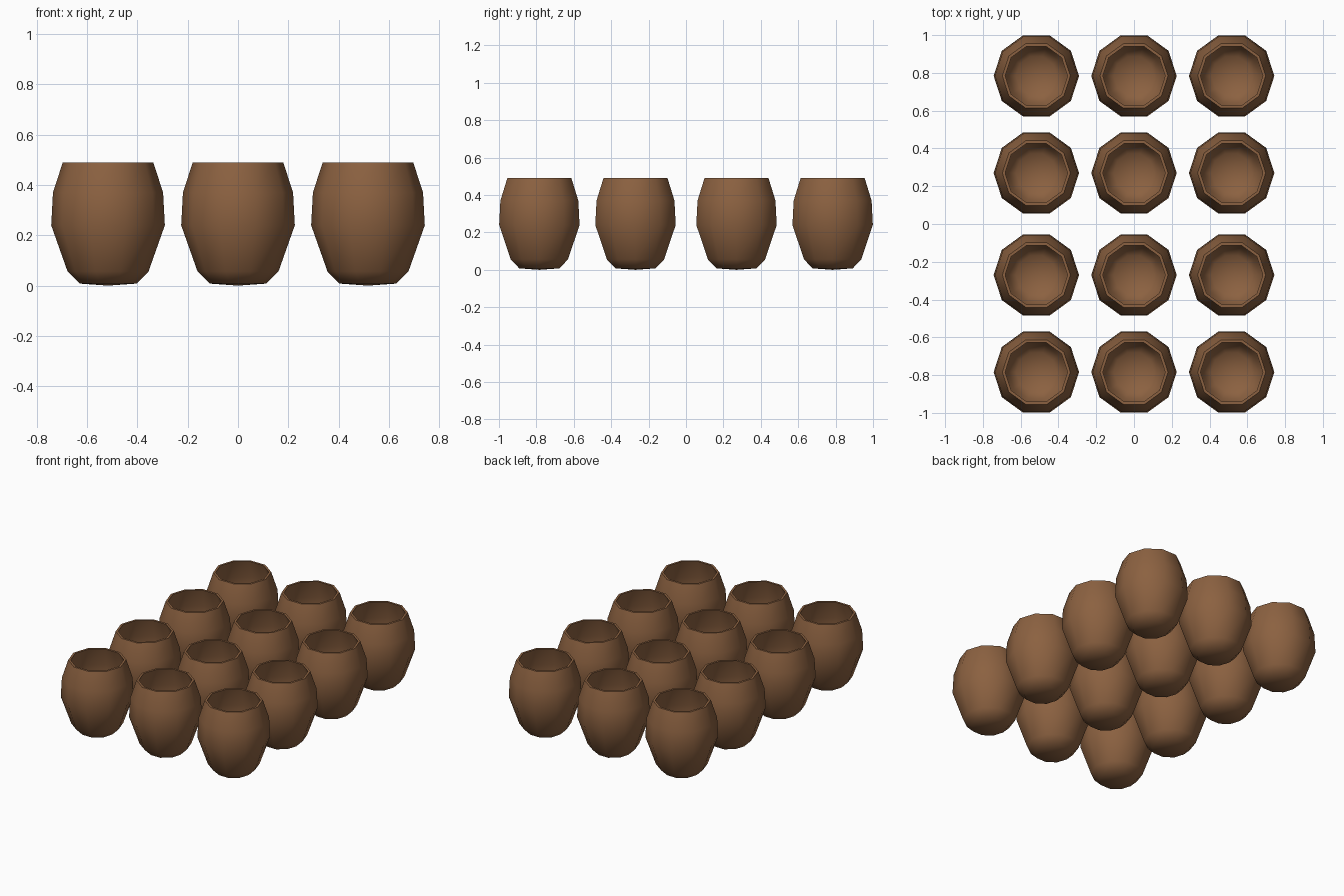
import bpy, bmesh, math

if "Cube" in bpy.data.objects:
    bpy.data.objects.remove(bpy.data.objects["Cube"])

SIDES = 10

# one brown for the wood
wood = bpy.data.materials.new("brown wood")
wood.diffuse_color = (0.26, 0.12, 0.052, 1)
wood.use_nodes = True
wood.node_tree.nodes["Principled BSDF"].inputs["Base Color"].default_value = wood.diffuse_color

# radius, height: outside from the base up, over the rim, down the inside
profile = [
    (0.113, 0.008), (0.161, 0.056), (0.226, 0.24), (0.219, 0.37),
    (0.180, 0.49), (0.165, 0.49), (0.203, 0.365), (0.210, 0.24),
    (0.147, 0.068), (0.108, 0.028),
]

bm = bmesh.new()
rings = []
for r, z in profile:
    rings.append([bm.verts.new((r * math.cos(i * math.tau / SIDES),
                                r * math.sin(i * math.tau / SIDES), z))
                  for i in range(SIDES)])
for a, b in zip(rings, rings[1:]):
    for i in range(SIDES):
        j = (i + 1) % SIDES
        bm.faces.new((a[i], a[j], b[j], b[i]))

# slightly domed underside and inner floor
for ring, z, flip in ((rings[0], 0.0, True), (rings[-1], 0.02, False)):
    c = bm.verts.new((0, 0, z))
    for i in range(SIDES):
        f = (ring[i], ring[(i + 1) % SIDES], c)
        bm.faces.new(f[::-1] if flip else f)
bmesh.ops.recalc_face_normals(bm, faces=bm.faces)
for f in bm.faces:
    f.smooth = True
# crisp rim, soft body
for e in bm.edges:
    if all(abs(v.co.z - 0.49) < 1e-4 for v in e.verts):
        e.smooth = False
mesh = bpy.data.meshes.new("cup")
bm.to_mesh(mesh)
bm.free()
mesh.materials.append(wood)

# three columns by four rows of cups
for y in (-0.784, -0.27, 0.27, 0.784):
    for x in (-0.517, 0, 0.517):
        cup = bpy.data.objects.new("cup", mesh)
        cup.location = (x, y, 0)
        bpy.context.collection.objects.link(cup)
